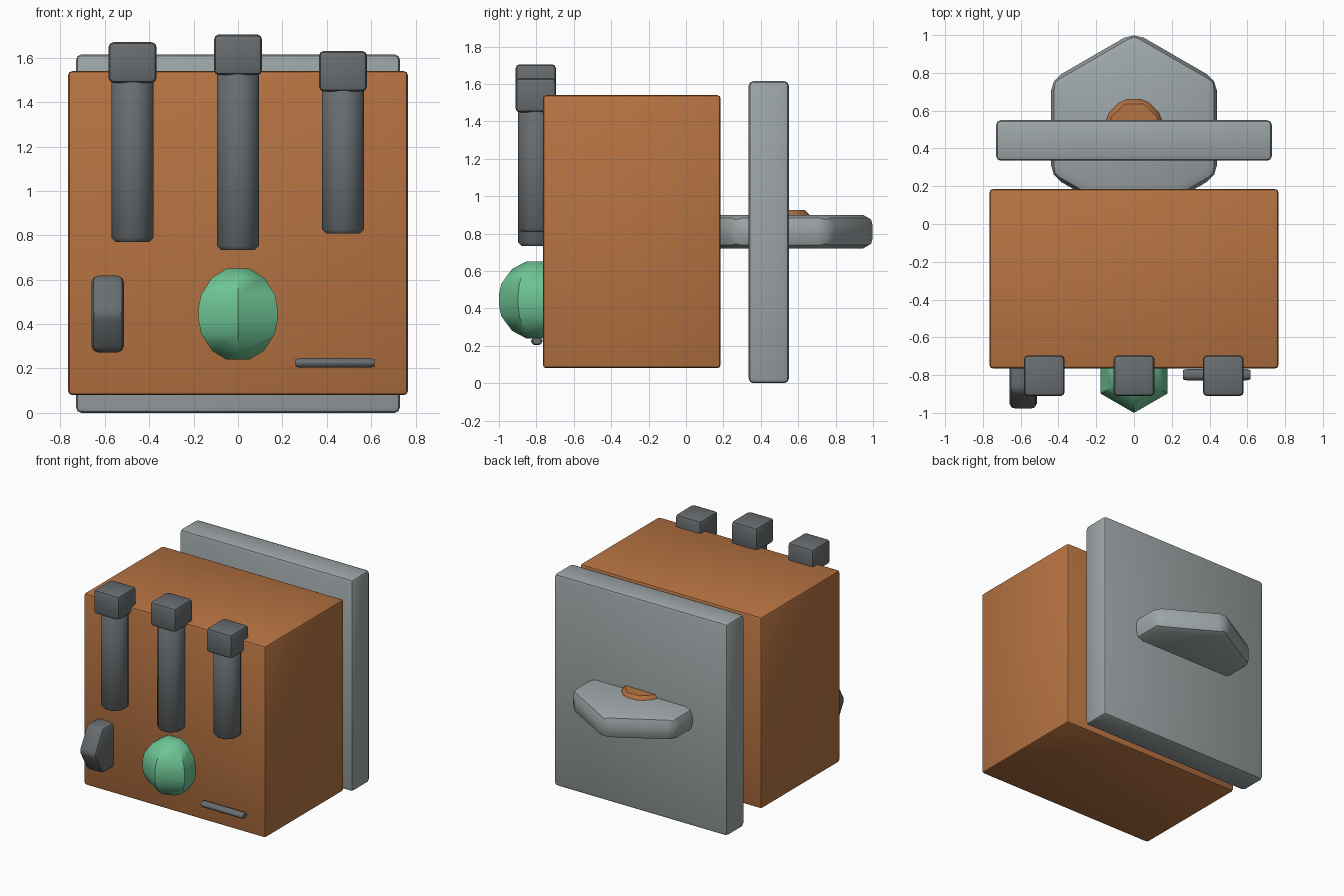
import bpy, bmesh, math
from mathutils import Matrix, Vector

if "Cube" in bpy.data.objects:
    bpy.data.objects.remove(bpy.data.objects["Cube"])


def material(name, rgb):
    m = bpy.data.materials.new(name)
    m.diffuse_color = (*rgb, 1)
    m.use_nodes = True
    m.node_tree.nodes["Principled BSDF"].inputs["Base Color"].default_value = m.diffuse_color
    return m


ORANGE = material("burnt orange", (0.47, 0.172, 0.054))
GREY = material("light grey", (0.335, 0.375, 0.38))
DARK = material("dark grey", (0.14, 0.153, 0.162))
GREEN = material("green", (0.156, 0.56, 0.30))


def finish(bm, name, mat, bevel, segs, matrix):
    if bevel:
        bmesh.ops.bevel(bm, geom=bm.edges[:], offset=bevel, segments=segs,
                        profile=0.5, affect='EDGES', clamp_overlap=True)
    bmesh.ops.transform(bm, matrix=matrix, verts=bm.verts[:])
    bmesh.ops.recalc_face_normals(bm, faces=bm.faces[:])
    me = bpy.data.meshes.new(name)
    bm.to_mesh(me)
    bm.free()
    me.materials.append(mat)
    ob = bpy.data.objects.new(name, me)
    bpy.context.collection.objects.link(ob)
    bpy.ops.object.select_all(action='DESELECT')
    ob.select_set(True)
    bpy.context.view_layer.objects.active = ob
    bpy.ops.object.shade_smooth_by_angle(angle=math.radians(40))


def box(name, lo, hi, mat, bevel, segs=2):
    lo, hi = Vector(lo), Vector(hi)
    bm = bmesh.new()
    bmesh.ops.create_cube(bm, size=1)
    bmesh.ops.scale(bm, vec=hi - lo, verts=bm.verts[:])
    finish(bm, name, mat, bevel, segs, Matrix.Translation((lo + hi) / 2))


def lathe(name, rows, sides, start, mat, matrix, bevel=0, segs=1):
    """Stack of regular polygons (radius, height) joined by quads and capped."""
    bm = bmesh.new()
    rings = []
    for r, z in rows:
        angles = [math.radians(start) + math.tau * i / sides for i in range(sides)]
        rings.append([bm.verts.new((r * math.cos(a), r * math.sin(a), z)) for a in angles])
    for a, b in zip(rings, rings[1:]):
        for i in range(sides):
            j = (i + 1) % sides
            bm.faces.new((a[i], a[j], b[j], b[i]))
    bm.faces.new(rings[0][::-1])
    bm.faces.new(rings[-1])
    finish(bm, name, mat, bevel, segs, matrix)


T = Matrix.Translation
ALONG_X = Matrix.Rotation(math.pi / 2, 4, 'Y')
OCT = 1 / math.cos(math.pi / 8)

# Main body and the plate behind it
box("body", (-0.765, -0.765, 0.08), (0.765, 0.185, 1.54), ORANGE, 0.018)
box("back_plate", (-0.73, 0.335, 0.0), (0.73, 0.55, 1.615), GREY, 0.025)

# Horizontal hexagonal disc through the plate, with a round boss on top
lathe("hex_disc", [(0.508, -0.09), (0.508, 0.09)], 6, 90, GREY,
      T((0, 0.508, 0.81)), 0.06, 2)
lathe("disc_boss", [(0.148 * OCT, -0.06), (0.148 * OCT, 0.06)], 8, 22.5, ORANGE,
      T((0, 0.512, 0.865)), 0.025, 1)

# Three upright rods with cube heads: x, rod bottom, head bottom
for side, x, low, head in (("left", -0.475, 0.77, 1.487),
                           ("middle", 0, 0.733, 1.522),
                           ("right", 0.473, 0.808, 1.448)):
    h = (head + 0.04 - low) / 2
    lathe(side + "_rod", [(0.095 * OCT, -h), (0.095 * OCT, h)], 8, 22.5, DARK,
          T((x, -0.803, low + h)), 0.02, 1)
    box(side + "_rod_head", (x - 0.108, -0.911, head), (x + 0.108, -0.695, head + 0.183),
        DARK, 0.022)

# Faceted green ball
lathe("ball", [(0.06, -0.205), (0.135, -0.165), (0.192, -0.088), (0.205, -0.03),
               (0.205, 0.03), (0.192, 0.088), (0.135, 0.165), (0.06, 0.205)],
      6, 90, GREEN, T((0, -0.795, 0.445)))

# Small hexagonal wheel on its edge
lathe("wheel", [(0.2, -0.073), (0.2, 0.073)], 6, 90, DARK,
      T((-0.587, -0.785, 0.445)) @ ALONG_X, 0.03, 2)

# Thin flat bar, low on the front
lathe("bar", [(0.033, -0.06), (0.033, 0.06)], 6, 90, DARK,
      T((0.437, -0.798, 0.225)) @ ALONG_X @ Matrix.Diagonal((0.75, 1, 2.98, 1)), 0.007, 1)
